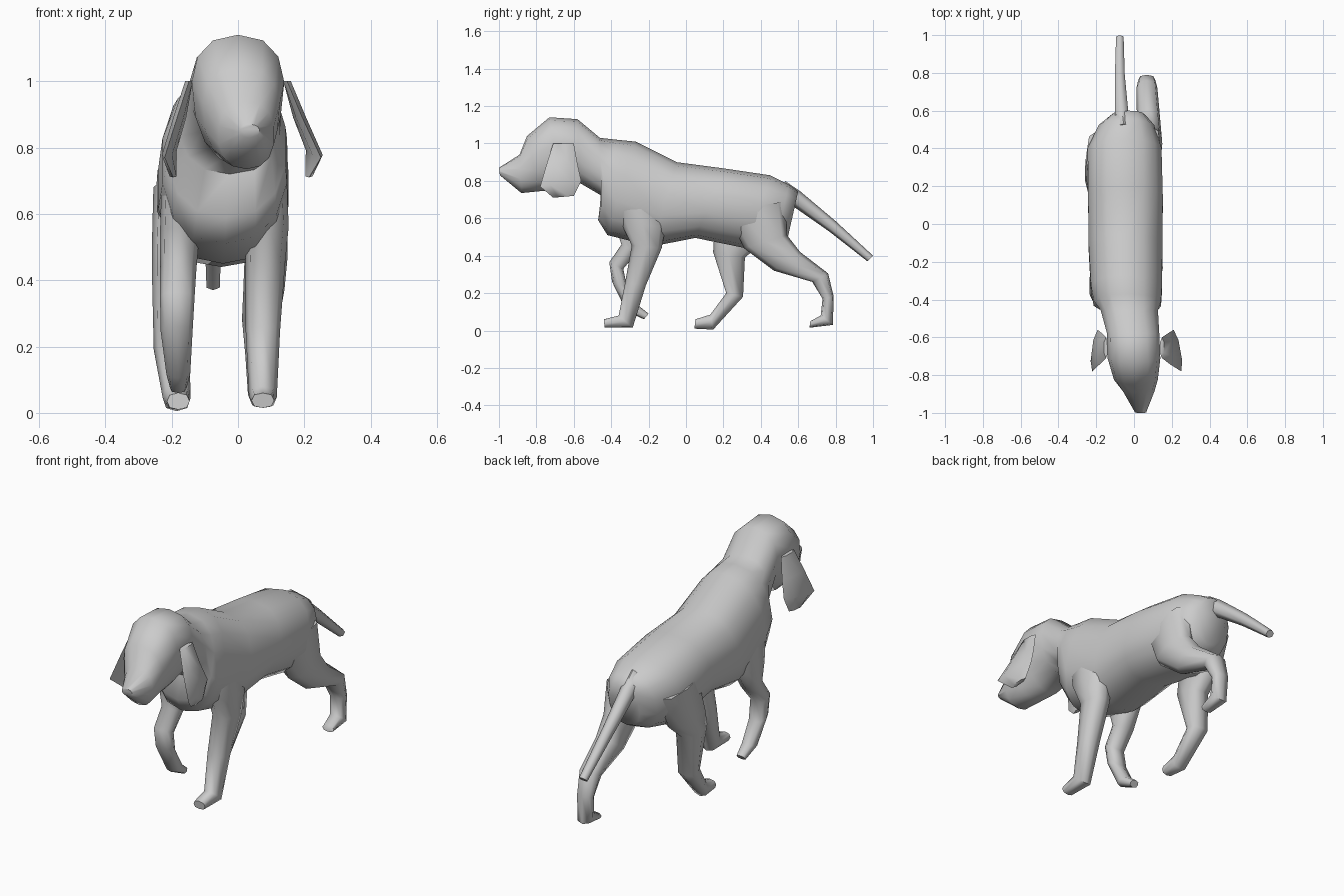
import bpy, bmesh, math


def loft(name, rings, sides=8, power=2.5):
    """Skin over rings: (first (y, z), second (y, z), centre x, half width, taper, skew)."""
    bm = bmesh.new()
    loops = []
    for ring in rings:
        (ya, za), (yb, zb), cx, hw = ring[:4]
        taper, skew = (list(ring[4:]) + [0, 0])[:2]
        loop = []
        for i in range(sides):
            a = 2 * math.pi * i / sides
            c, s = (math.copysign(abs(v) ** (2 / power), v) if abs(v) > 1e-6 else 0
                    for v in (math.cos(a), math.sin(a)))
            x = cx + skew * c + hw * s * (1 + taper * c)
            y = (ya + yb) / 2 + (ya - yb) / 2 * c
            z = (za + zb) / 2 + (za - zb) / 2 * c
            loop.append(bm.verts.new((x, y, z)))
        loops.append(loop)
    for lo, hi in zip(loops, loops[1:]):
        for i in range(sides):
            j = (i + 1) % sides
            bm.faces.new((lo[i], lo[j], hi[j], hi[i]))
    bm.faces.new(loops[0])
    bm.faces.new(loops[-1])
    bmesh.ops.recalc_face_normals(bm, faces=bm.faces)
    mesh = bpy.data.meshes.new(name)
    bm.to_mesh(mesh)
    bm.free()
    obj = bpy.data.objects.new(name, mesh)
    bpy.context.collection.objects.link(obj)
    bpy.ops.object.select_all(action='DESELECT')
    obj.select_set(True)
    bpy.context.view_layer.objects.active = obj
    bpy.ops.object.shade_smooth_by_angle(angle=math.radians(65))
    return obj


# Head, neck and torso in one skin, from nose to rump
loft("head_and_body", [
    ((-1.00, .87), (-.995, .83), .035, .03),
    ((-.89, .94), (-.88, .735), .025, .085),
    ((-.85, 1.04), (-.78, .745), .01, .115, .12),
    ((-.73, 1.14), (-.68, .75), 0, .137, .15),
    ((-.58, 1.13), (-.57, .79), -.005, .138, .1),
    ((-.46, 1.03), (-.45, .72), -.025, .155),
    ((-.37, 1.02), (-.47, .59), -.035, .182),
    ((-.27, 1.01), (-.42, .51), -.04, .192),
    ((-.05, .90), (-.18, .45), -.045, .20),
    ((.20, .867), (.05, .495), -.045, .202),
    ((.45, .83), (.32, .44), -.05, .20),
    ((.55, .78), (.48, .47), -.04, .15),
    ((.60, .745), (.545, .50), -.03, .09),
], sides=14, power=2.3)

# Front legs: right one planted, left one lifted
loft("front_leg_right", [
    ((-.38, .74), (-.12, .72), .085, .06),
    ((-.35, .58), (-.11, .55), .088, .065),
    ((-.29, .455), (-.13, .44), .082, .06),
    ((-.325, .26), (-.215, .24), .075, .052),
    ((-.36, .08), (-.285, .015), .075, .042),
    ((-.44, .06), (-.435, .015), .075, .034),
])
loft("front_leg_left", [
    ((-.40, .72), (-.14, .70), -.17, .06),
    ((-.38, .56), (-.19, .53), -.175, .06),
    ((-.345, .46), (-.26, .42), -.18, .055),
    ((-.41, .365), (-.335, .33), -.183, .052),
    ((-.395, .26), (-.315, .23), -.185, .048),
    ((-.32, .105), (-.25, .13), -.18, .036),
    ((-.225, .06), (-.20, .09), -.18, .025),
])

# Rear legs: right one stretched back, left one under the belly
loft("rear_leg_right", [
    ((.22, .64), (.53, .69), .075, .07),
    ((.31, .44), (.54, .51), .085, .065),
    ((.47, .32), (.61, .42), .078, .062),
    ((.675, .26), (.76, .305), .068, .056),
    ((.73, .17), (.79, .18), .068, .046),
    ((.72, .08), (.785, .03), .072, .042),
    ((.665, .05), (.66, .015), .075, .034),
])
loft("rear_leg_left", [
    ((.20, .70), (.50, .66), -.185, .07),
    ((.15, .50), (.42, .48), -.193, .067),
    ((.145, .42), (.315, .39), -.195, .064),
    ((.215, .20), (.305, .18), -.20, .054),
    ((.13, .085), (.145, .005), -.185, .042),
    ((.05, .06), (.045, .01), -.18, .034),
])

# Hanging ears, the right one swinging further out
for name, side, spread in (("ear_right", 1, .08), ("ear_left", -1, .057)):
    loft(name, [
        ((-.71, 1.00), (-.60, 1.00), side * .148, .013),
        ((-.745, .89), (-.58, .89), side * (.15 + spread * .45), .018, 0, side * .008),
        ((-.78, .77), (-.56, .80), side * (.15 + spread), .018, 0, side * spread * .25),
        ((-.71, .71), (-.60, .72), side * (.15 + spread * .8), .012),
    ], sides=6, power=2)

# Tail
loft("tail", [
    ((.53, .80), (.48, .68), -.055, .05),
    ((.61, .745), (.55, .68), -.065, .04),
    ((.80, .585), (.765, .53), -.075, .03),
    ((1.0, .40), (.97, .37), -.075, .023),
], sides=6, power=2)
